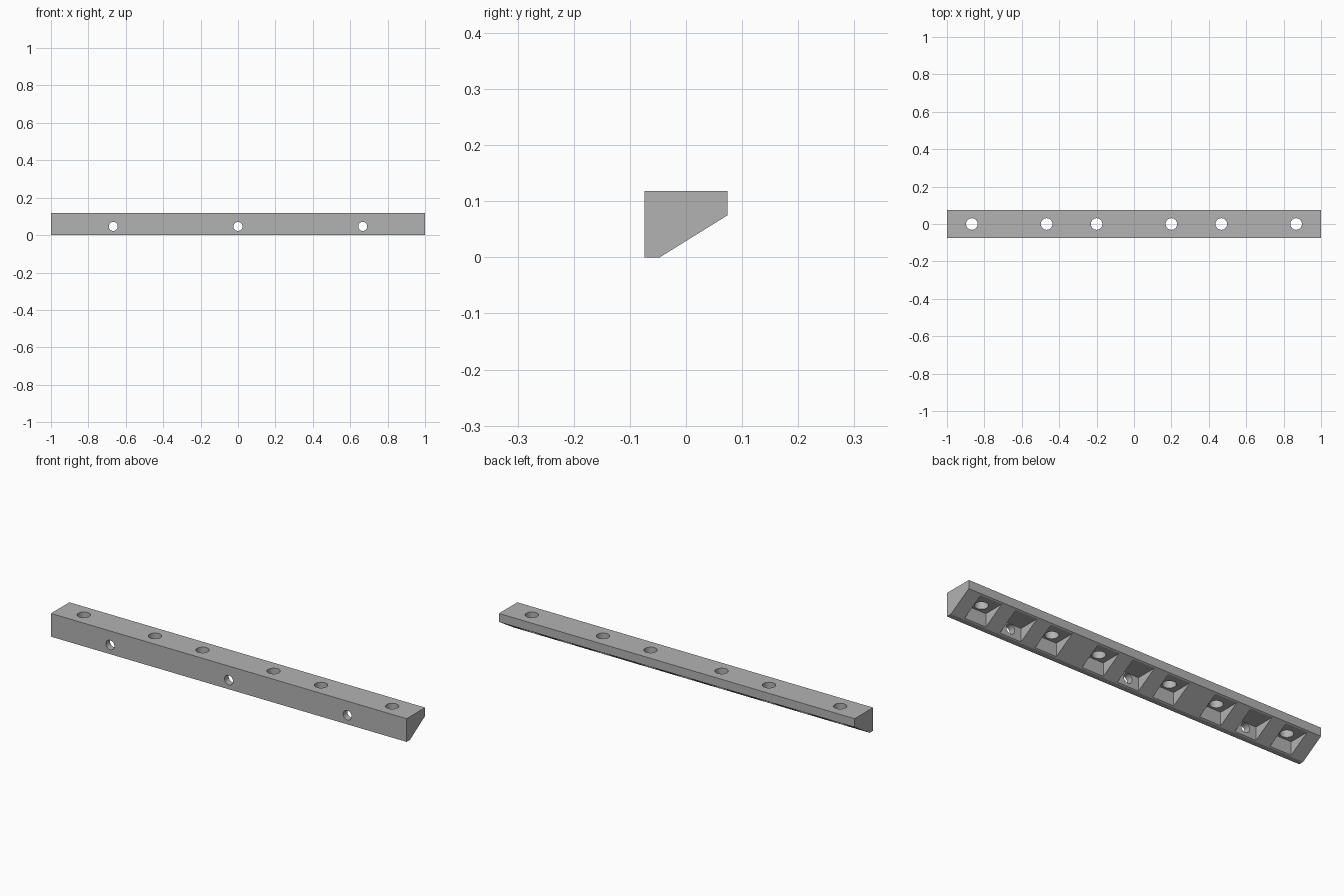
import bpy, bmesh
from mathutils import Matrix, Vector

cube = bpy.data.objects.get("Cube")
if cube:
    bpy.data.objects.remove(cube, do_unlink=True)

grey = bpy.data.materials.new("plain_grey")
grey.use_nodes = True
colour = (0.45, 0.45, 0.45, 1)
grey.diffuse_color = colour
grey.node_tree.nodes["Principled BSDF"].inputs["Base Color"].default_value = colour

# Shared layout
END_X = 1.0
FRONT_Y, BACK_Y, TOP_Z = -0.074, 0.074, 0.118
WALL_Y, CEILING_Z, POCKET_W = -0.041, 0.071, 0.12
TOP_HOLES = [s * x for x in (0.2, 0.467, 0.867) for s in (-1, 1)]
FRONT_HOLES = [-0.667, 0, 0.667]


def make_object(name, bm):
    bmesh.ops.recalc_face_normals(bm, faces=bm.faces)
    mesh = bpy.data.meshes.new(name)
    bm.to_mesh(mesh)
    bm.free()
    mesh.materials.append(grey)
    obj = bpy.data.objects.new(name, mesh)
    bpy.context.collection.objects.link(obj)
    return obj


def add_box(bm, low, high):
    low, high = Vector(low), Vector(high)
    size = Matrix.Diagonal((*(high - low), 1))
    bmesh.ops.create_cube(bm, size=1, matrix=Matrix.Translation((low + high) / 2) @ size)


def add_rod(bm, centre, radius, length, axis):
    turn = Vector((0, 0, 1)).rotation_difference(Vector(axis)).to_matrix().to_4x4()
    bmesh.ops.create_cone(bm, cap_ends=True, segments=32, radius1=radius, radius2=radius,
                          depth=length, matrix=Matrix.Translation(centre) @ turn)


# Rail: chamfered profile extruded along x
bm = bmesh.new()
profile = [(FRONT_Y, 0), (-0.047, 0), (BACK_Y, 0.075), (BACK_Y, TOP_Z), (FRONT_Y, TOP_Z)]
face = bm.faces.new([bm.verts.new((-END_X, y, z)) for y, z in profile])
extruded = bmesh.ops.extrude_face_region(bm, geom=[face])["geom"]
bmesh.ops.translate(bm, vec=(2 * END_X, 0, 0),
                    verts=[v for v in extruded if isinstance(v, bmesh.types.BMVert)])
rail = make_object("mounting_rail", bm)

# Pockets open through the sloped underside
bm = bmesh.new()
for x in TOP_HOLES + FRONT_HOLES:
    add_box(bm, (x - POCKET_W / 2, WALL_Y, -0.1), (x + POCKET_W / 2, 0.2, CEILING_Z))
pockets = make_object("pocket_cutter", bm)

# Vertical holes through the pocket ceilings
bm = bmesh.new()
for x in TOP_HOLES:
    add_rod(bm, (x, 0, 0.11), 0.031, 0.1, (0, 0, 1))
vertical = make_object("vertical_hole_cutter", bm)

# Horizontal holes through the front wall
bm = bmesh.new()
for x in FRONT_HOLES:
    add_rod(bm, (x, -0.06, 0.0465), 0.024, 0.08, (0, 1, 0))
horizontal = make_object("front_hole_cutter", bm)

bpy.ops.object.select_all(action="DESELECT")
bpy.context.view_layer.objects.active = rail
rail.select_set(True)
for cutter in (pockets, vertical, horizontal):
    cut = rail.modifiers.new(cutter.name, "BOOLEAN")
    cut.operation = "DIFFERENCE"
    cut.solver = "EXACT"
    cut.object = cutter
    bpy.ops.object.modifier_apply(modifier=cut.name)
    bpy.data.objects.remove(cutter, do_unlink=True)

# Round holes smooth, all other edges crisp
bpy.ops.object.shade_smooth_by_angle(angle=0.4)
